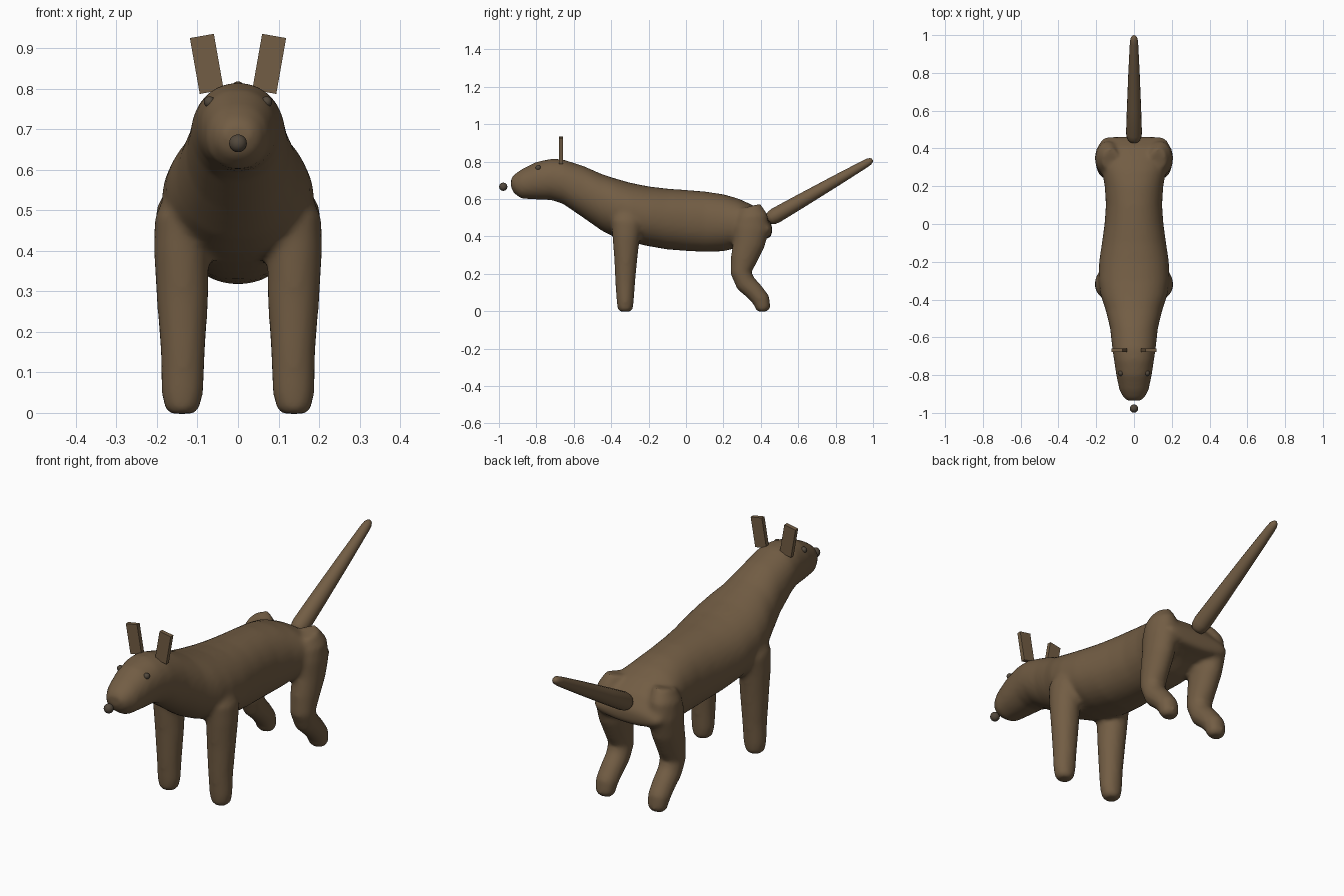
import bpy, bmesh, math
from mathutils import Vector, Matrix


def material(name, color):
    m = bpy.data.materials.new(name)
    m.diffuse_color = (*color, 1)
    return m


brown = material("brown fur", (0.17, 0.11, 0.058))
dark = material("dark brown", (0.085, 0.065, 0.045))


def loft(bm, rings, upright=False, n=24, power=1.0):
    """Skin rings of (x, y, z, half width in x, half depth) along a path in the yz plane."""
    loops = []
    for i, (x, y, z, rx, rd) in enumerate(rings):
        a, b = rings[max(i - 1, 0)], rings[min(i + 1, len(rings) - 1)]
        t = Vector((0, 1, 0)) if upright else Vector((0, b[1] - a[1], b[2] - a[2])).normalized()
        side = Vector((0, -t.z, t.y))
        loop = []
        for k in range(n):
            w = 2 * math.pi * k / n
            c, s = math.cos(w), math.sin(w)
            c = math.copysign(abs(c) ** power, c)
            s = math.copysign(abs(s) ** power, s)
            loop.append(bm.verts.new(Vector((x + rx * c, y, z)) + side * rd * s))
        loops.append(loop)
    for p, q in zip(loops, loops[1:]):
        for k in range(n):
            bm.faces.new((p[k], p[(k + 1) % n], q[(k + 1) % n], q[k]))
    bm.faces.new(loops[0])
    bm.faces.new(loops[-1])


def finish(name, bm, mat):
    bmesh.ops.recalc_face_normals(bm, faces=bm.faces)
    me = bpy.data.meshes.new(name)
    bm.to_mesh(me)
    bm.free()
    me.materials.append(mat)
    ob = bpy.data.objects.new(name, me)
    bpy.context.collection.objects.link(ob)
    return ob


def smooth(ob):
    for p in ob.data.polygons:
        p.use_smooth = True


# Head, neck and trunk: (y, bottom z, top z, half width)
profile = [
    (-0.935, 0.66, 0.71, 0.035), (-0.92, 0.63, 0.73, 0.055),
    (-0.88, 0.602, 0.758, 0.077), (-0.80, 0.597, 0.798, 0.094),
    (-0.72, 0.594, 0.815, 0.106), (-0.66, 0.575, 0.812, 0.115),
    (-0.55, 0.50, 0.777, 0.127), (-0.45, 0.43, 0.733, 0.152),
    (-0.38, 0.395, 0.71, 0.176), (-0.30, 0.37, 0.687, 0.188),
    (-0.20, 0.347, 0.667, 0.185), (-0.10, 0.33, 0.655, 0.170),
    (0.0, 0.322, 0.648, 0.156), (0.10, 0.317, 0.640, 0.149),
    (0.20, 0.320, 0.625, 0.155), (0.28, 0.340, 0.602, 0.170),
    (0.35, 0.370, 0.570, 0.180), (0.41, 0.385, 0.53, 0.185),
    (0.445, 0.39, 0.485, 0.175), (0.46, 0.41, 0.46, 0.15)]
body = bmesh.new()
loft(body, [(0, y, (a + b) / 2, w, (b - a) / 2) for y, a, b, w in profile],
     upright=True, n=32, power=0.94)

# Legs: (x, y, z, half width, half depth), from foot to shoulder or hip
front_leg = [
    (0.138, -0.325, -0.002, 0.030, 0.030), (0.138, -0.325, 0.012, 0.044, 0.041),
    (0.137, -0.325, 0.05, 0.052, 0.046), (0.136, -0.325, 0.15, 0.055, 0.053),
    (0.137, -0.322, 0.28, 0.064, 0.062), (0.140, -0.320, 0.40, 0.068, 0.074),
    (0.140, -0.315, 0.48, 0.066, 0.085), (0.125, -0.31, 0.55, 0.052, 0.07)]
hind_leg = [
    (0.138, 0.415, -0.002, 0.030, 0.026), (0.138, 0.413, 0.015, 0.044, 0.040),
    (0.138, 0.402, 0.06, 0.050, 0.048), (0.137, 0.365, 0.105, 0.052, 0.050),
    (0.137, 0.318, 0.15, 0.053, 0.055), (0.137, 0.294, 0.205, 0.056, 0.057),
    (0.138, 0.310, 0.28, 0.061, 0.072), (0.139, 0.336, 0.36, 0.066, 0.085),
    (0.140, 0.350, 0.44, 0.067, 0.096), (0.138, 0.352, 0.51, 0.062, 0.085),
    (0.125, 0.34, 0.56, 0.045, 0.06)]
for s in (-1, 1):
    for leg in (front_leg, hind_leg):
        loft(body, [(s * x, y, z, rx, rd) for x, y, z, rx, rd in leg])

# Fuse trunk and legs into one soft skin
body_ob = finish("body", body, brown)
fuse = body_ob.modifiers.new("fuse", 'REMESH')
fuse.mode = 'VOXEL'
fuse.voxel_size = 0.011
fuse.use_smooth_shade = True
soften = body_ob.modifiers.new("soften", 'SMOOTH')
soften.factor = 0.5
soften.iterations = 8

# Tail, tapering with rounded ends
start, end = Vector((0, 0.437, 0.487)), Vector((0, 0.997, 0.81))
tail = bmesh.new()
loft(tail, [(*start.lerp(end, t), r, r) for t, r in (
    (0, 0.016), (0.012, 0.030), (0.035, 0.038), (0.075, 0.042), (0.3, 0.038),
    (0.65, 0.030), (0.93, 0.022), (0.97, 0.019), (0.99, 0.013), (1, 0.006))], n=16)
smooth(finish("tail", tail, brown))


def ball(name, pos, r):
    bm = bmesh.new()
    bmesh.ops.create_uvsphere(bm, u_segments=16, v_segments=10, radius=r,
                              matrix=Matrix.Translation(pos))
    smooth(finish(name, bm, dark))


# Nose, eyes and slab ears
ball("nose", (0, -0.977, 0.665), 0.022)
for s, label in ((-1, "left"), (1, "right")):
    ball(label + "_eye", (s * 0.07, -0.79, 0.767), 0.014)
    ear = bmesh.new()
    bmesh.ops.create_cube(ear, size=1, matrix=Matrix.Translation((s * 0.077, -0.668, 0.861))
                          @ Matrix.Rotation(s * math.radians(10), 4, 'Y')
                          @ Matrix.Diagonal((0.06, 0.02, 0.14, 1)))
    finish(label + "_ear", ear, brown)
